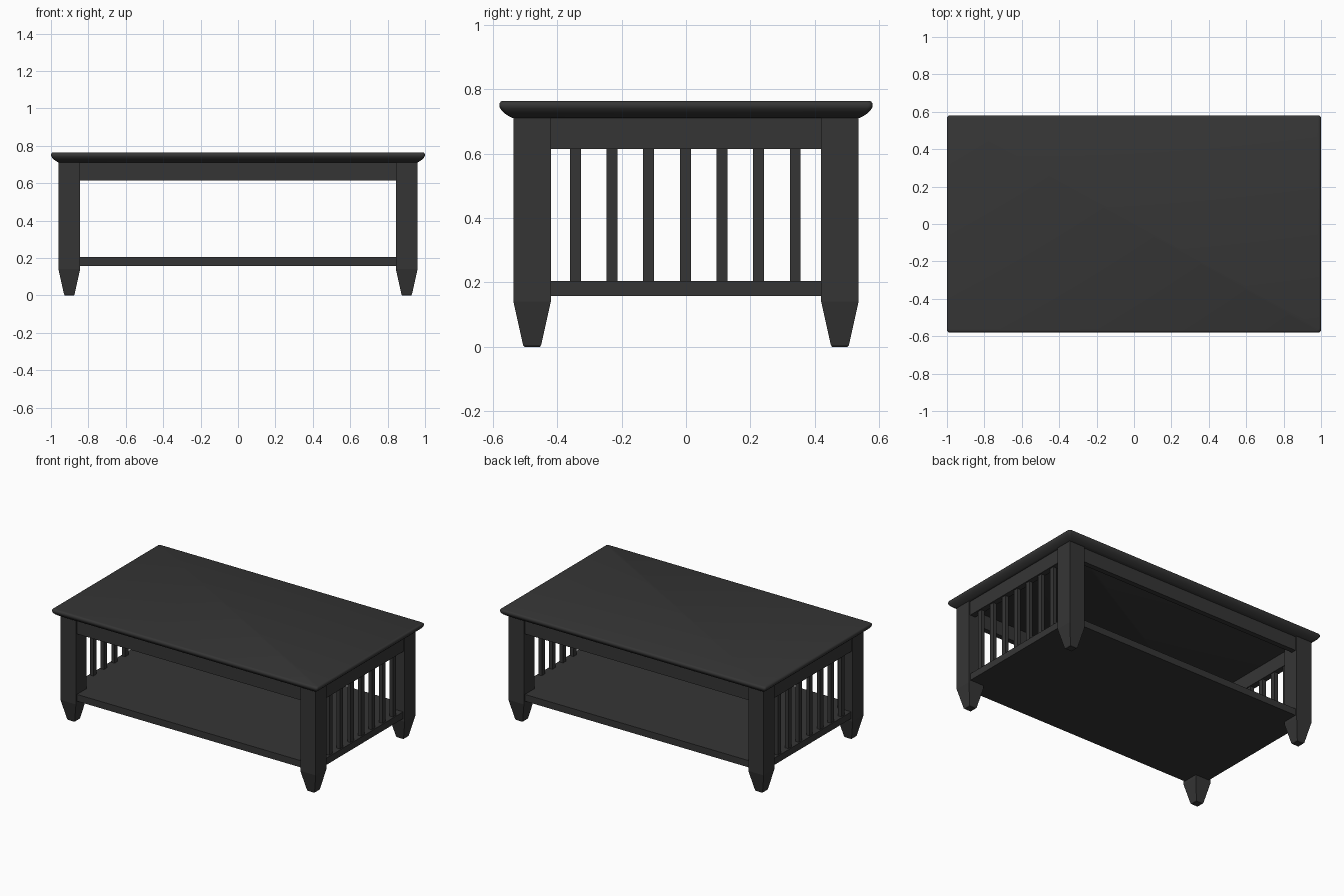
import bpy
import bmesh
import math

if "Cube" in bpy.data.objects:
    bpy.data.objects.remove(bpy.data.objects["Cube"])

paint = bpy.data.materials.new("charcoal_paint")
paint.diffuse_color = (0.036, 0.036, 0.036, 1)
paint.use_nodes = True
paint.node_tree.nodes["Principled BSDF"].inputs["Base Color"].default_value = paint.diffuse_color


def finish(bm, name, smooth=False):
    bmesh.ops.recalc_face_normals(bm, faces=bm.faces)
    mesh = bpy.data.meshes.new(name)
    bm.to_mesh(mesh)
    bm.free()
    mesh.materials.append(paint)
    obj = bpy.data.objects.new(name, mesh)
    bpy.context.collection.objects.link(obj)
    if smooth:
        bpy.ops.object.select_all(action='DESELECT')
        obj.select_set(True)
        bpy.context.view_layer.objects.active = obj
        bpy.ops.object.shade_smooth_by_angle(angle=math.radians(40))
    return obj


def loft(name, rings, smooth=False):
    """Skin a stack of equal-sized point rings and cap both ends."""
    bm = bmesh.new()
    loops = [[bm.verts.new(p) for p in ring] for ring in rings]
    n = len(loops[0])
    for a, b in zip(loops, loops[1:]):
        for i in range(n):
            j = (i + 1) % n
            bm.faces.new((a[i], a[j], b[j], b[i]))
    bm.faces.new(loops[0][::-1])
    bm.faces.new(loops[-1])
    return finish(bm, name, smooth)


def rect(cx, cy, hx, hy, z):
    return [(cx + sx * hx, cy + sy * hy, z)
            for sx, sy in ((-1, -1), (1, -1), (1, 1), (-1, 1))]


def box(name, x0, x1, y0, y1, z0, z1):
    cx, cy, hx, hy = (x0 + x1) / 2, (y0 + y1) / 2, (x1 - x0) / 2, (y1 - y0) / 2
    return loft(name, [rect(cx, cy, hx, hy, z0), rect(cx, cy, hx, hy, z1)])


def rounded_rect(hx, hy, r, z, steps=4):
    pts = []
    for k, (sx, sy) in enumerate(((1, 1), (-1, 1), (-1, -1), (1, -1))):
        for s in range(steps + 1):
            a = math.pi / 2 * (k + s / steps)
            pts.append((sx * (hx - r) + r * math.cos(a),
                        sy * (hy - r) + r * math.sin(a), z))
    return pts


# Table top with a moulded edge: (inset, height)
edge = [(0.042, 0.710), (0.034, 0.714), (0.022, 0.721), (0.011, 0.730),
        (0.003, 0.740), (0.0, 0.748), (0.001, 0.756), (0.005, 0.762),
        (0.010, 0.764)]
loft("table_top", [rounded_rect(1.0 - i, 0.58 - i, 0.014, z) for i, z in edge], True)

# Four square legs with tapered feet
for sx, side in ((-1, "left"), (1, "right")):
    for sy, end in ((-1, "front"), (1, "back")):
        cx, cy = sx * 0.902, sy * 0.478
        loft(f"leg_{end}_{side}", [
            rect(cx, cy, 0.024, 0.024, 0.0),
            rect(cx, cy, 0.028, 0.028, 0.005),
            rect(cx, cy, 0.058, 0.058, 0.14),
            rect(cx, cy, 0.058, 0.058, 0.712)])

# Long aprons under the top
for sy, end in ((-1, "front"), (1, "back")):
    y0, y1 = sorted((sy * 0.49, sy * 0.525))
    box(f"apron_{end}", -0.86, 0.86, y0, y1, 0.615, 0.712)

# End aprons and slats
for sx, side in ((-1, "left"), (1, "right")):
    x0, x1 = sorted((sx * 0.91, sx * 0.95))
    box(f"apron_{side}", x0, x1, -0.43, 0.43, 0.615, 0.712)
    x0, x1 = sorted((sx * 0.915, sx * 0.94))
    for i in range(7):
        y = (i - 3) * 0.1138 - 0.002
        box(f"slat_{side}_{i + 1}", x0, x1, y - 0.017, y + 0.017, 0.19, 0.625)

# Lower shelf, notched around the legs
bm = bmesh.new()
hx, hy, nx, ny = 0.948, 0.525, 0.85, 0.425
quarter = [(hx, ny), (nx, ny), (nx, hy)]
outline = (quarter + [(-x, y) for x, y in quarter[::-1]]
           + [(-x, -y) for x, y in quarter] + [(x, -y) for x, y in quarter[::-1]])
base = bm.faces.new([bm.verts.new((x, y, 0.158)) for x, y in outline])
up = bmesh.ops.extrude_face_region(bm, geom=[base], use_keep_orig=True)
bmesh.ops.translate(bm, vec=(0, 0, 0.046),
                    verts=[v for v in up["geom"] if isinstance(v, bmesh.types.BMVert)])
finish(bm, "lower_shelf")
